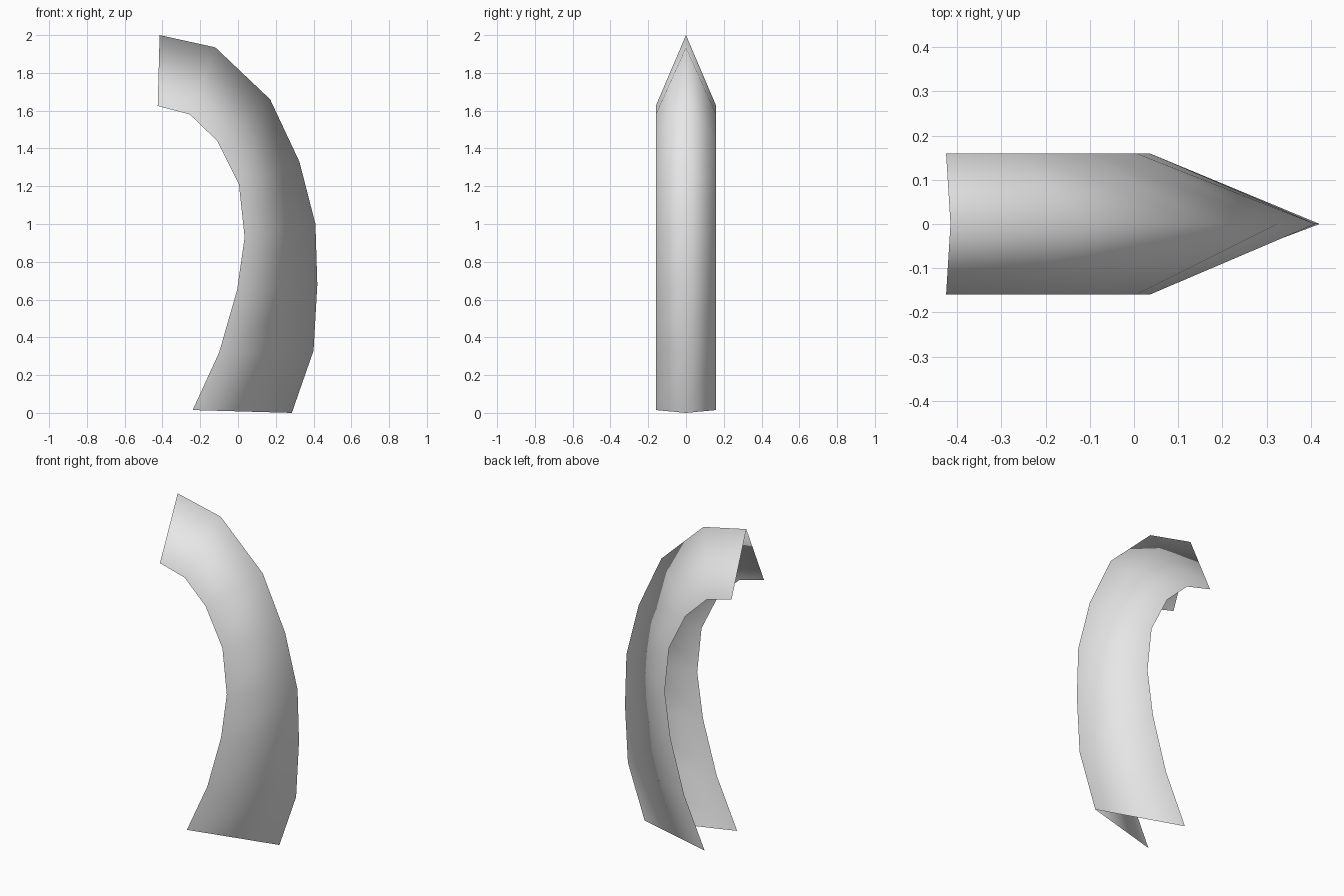
import bpy
import bmesh

cube = bpy.data.objects.get("Cube")
if cube:
    bpy.data.objects.remove(cube, do_unlink=True)

# Plain grey finish
grey = bpy.data.materials.new("light grey")
grey.use_nodes = True
colour = (0.8, 0.8, 0.8, 1)
grey.diffuse_color = colour
grey.node_tree.nodes["Principled BSDF"].inputs["Base Color"].default_value = colour

# Side profile (x, z): outer ridge and the inner rims, bottom to top
HALF_WIDTH = 0.16
ridge = [(0.285, 0), (0.40, 0.33), (0.42, 0.68), (0.41, 1.0),
         (0.325, 1.33), (0.17, 1.66), (-0.12, 1.935), (-0.415, 2)]
rim = [(-0.24, 0.015), (-0.10, 0.32), (-0.005, 0.65), (0.035, 0.93),
       (0.005, 1.21), (-0.11, 1.44), (-0.255, 1.58), (-0.425, 1.625)]

# Curved open V-shaped shell: one ring is front rim, ridge, back rim
bm = bmesh.new()
rings = []
for (ox, oz), (ix, iz) in zip(ridge, rim):
    points = [(ix, -HALF_WIDTH, iz), (ox, 0, oz), (ix, HALF_WIDTH, iz)]
    rings.append([bm.verts.new(p) for p in points])
for low, high in zip(rings, rings[1:]):
    for i in range(2):
        face = bm.faces.new((low[i], low[i + 1], high[i + 1], high[i]))
        face.smooth = True

mesh = bpy.data.meshes.new("curved_shell")
bm.to_mesh(mesh)
bm.free()
mesh.materials.append(grey)
shell = bpy.data.objects.new("curved_shell", mesh)
bpy.context.collection.objects.link(shell)
